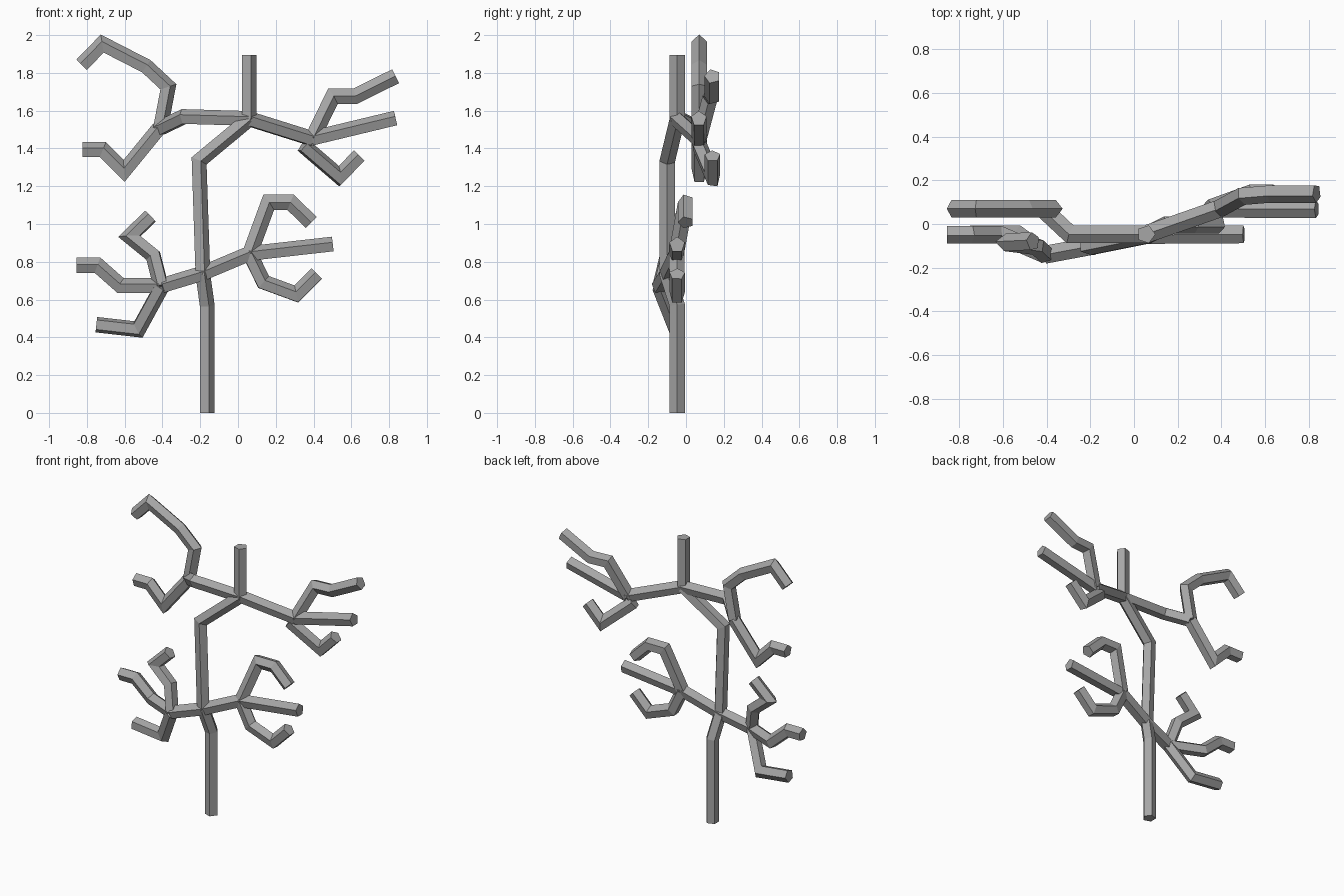
import bpy, bmesh, math
from mathutils import Vector

if "Cube" in bpy.data.objects:
    bpy.data.objects.remove(bpy.data.objects["Cube"])

R = 0.043   # radius of the five-sided limbs

# dark grey bark
bark = bpy.data.materials.new("bark")
bark.diffuse_color = (0.38, 0.38, 0.38, 1)
bark.use_nodes = True
bark.node_tree.nodes["Principled BSDF"].inputs["Base Color"].default_value = bark.diffuse_color


def limb(name, points):
    """Sweep a pentagon along a polyline with mitred bends and flat end caps."""
    pts = [Vector(p) for p in points]
    dirs = [(b - a).normalized() for a, b in zip(pts, pts[1:])]
    d = dirs[0]
    ref = Vector((1, 0, 0)) if abs(d.z) > 0.95 else Vector((0, 0, 1))
    u = (ref - d * ref.dot(d)).normalized()
    v = d.cross(u)
    ring = [pts[0] + R * (u * math.cos(a) + v * math.sin(a))
            for a in (2 * math.pi * i / 5 for i in range(5))]
    bm = bmesh.new()
    prev = [bm.verts.new(p) for p in ring]
    bm.faces.new(prev[::-1])
    for i, d in enumerate(dirs):
        # slide the ring along the segment onto the mitre plane at its end
        n = d + dirs[i + 1] if i + 1 < len(dirs) else d
        ring = [p + d * ((pts[i + 1] - p).dot(n) / d.dot(n)) for p in ring]
        cur = [bm.verts.new(p) for p in ring]
        for k in range(5):
            j = (k + 1) % 5
            bm.faces.new((prev[k], prev[j], cur[j], cur[k]))
        prev = cur
    bm.faces.new(prev)
    bmesh.ops.recalc_face_normals(bm, faces=bm.faces)
    mesh = bpy.data.meshes.new(name)
    bm.to_mesh(mesh)
    bm.free()
    mesh.materials.append(bark)
    ob = bpy.data.objects.new(name, mesh)
    bpy.context.collection.objects.link(ob)


# fork points
low = (-0.19, -0.10, 0.735)
high = (0.055, -0.047, 1.555)
low_left = (-0.405, -0.14, 0.67)
low_right = (0.06, -0.05, 0.84)
high_left = (-0.415, 0.07, 1.505)
high_right = (0.39, 0.07, 1.45)

# trunk
limb("trunk", [(-0.167, -0.047, 0), (-0.167, -0.047, 0.57), low,
               (-0.21, -0.10, 1.335), high])
limb("trunk_top", [high, (0.055, -0.047, 1.895)])

# main branches
limb("lower_left_branch", [low, low_left])
limb("lower_right_branch", [low, low_right])
limb("upper_left_branch", [high, (-0.29, -0.047, 1.565), high_left])
limb("upper_right_branch", [high, high_right])

# upper left twigs
limb("upper_left_twig_high", [high_left, (-0.373, 0.07, 1.725), (-0.488, 0.07, 1.832),
                              (-0.718, 0.07, 1.95), (-0.825, 0.07, 1.84)])
limb("upper_left_twig_low", [high_left, (-0.603, 0.07, 1.275),
                             (-0.717, 0.07, 1.39), (-0.823, 0.07, 1.39)])

# upper right twigs
limb("upper_right_twig_high", [high_right, (0.50, 0.13, 1.675),
                               (0.62, 0.14, 1.675), (0.835, 0.14, 1.782)])
limb("upper_right_twig_middle", [high_right, (0.835, 0.068, 1.557)])
limb("upper_right_twig_low", [(0.345, 0.07, 1.415), (0.537, 0.14, 1.25), (0.645, 0.14, 1.36)])

# lower left twigs
limb("lower_left_twig_high", [low_left, (-0.447, -0.10, 0.835),
                              (-0.57, -0.085, 0.935), (-0.462, -0.08, 1.04)])
limb("lower_left_twig_middle", [low_left, (-0.62, -0.047, 0.67),
                                (-0.745, -0.047, 0.78), (-0.855, -0.047, 0.78)])
limb("lower_left_twig_low", [low_left, (-0.53, -0.05, 0.442), (-0.75, -0.05, 0.467)])

# lower right twigs
limb("lower_right_twig_high", [low_right, (0.161, 0.0, 1.115),
                               (0.278, 0.0, 1.115), (0.388, 0.0, 1.008)])
limb("lower_right_twig_middle", [low_right, (0.502, -0.047, 0.89)])
limb("lower_right_twig_low", [low_right, (0.133, -0.047, 0.69),
                              (0.31, -0.047, 0.625), (0.42, -0.047, 0.735)])
